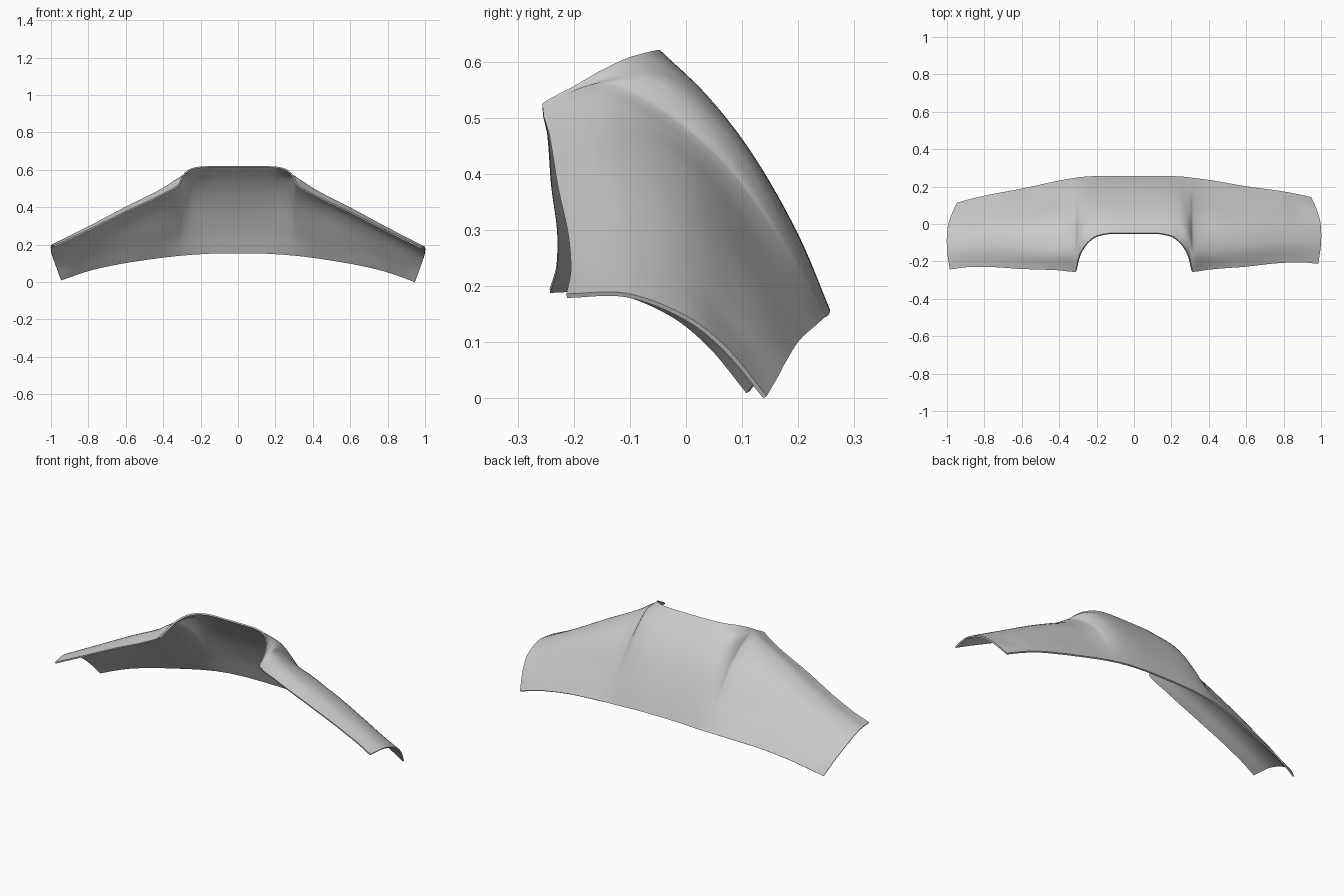
import bpy, bmesh

if "Cube" in bpy.data.objects:
    bpy.data.objects.remove(bpy.data.objects["Cube"])

# Cross-sections of the right half: nominal x, then (y, z) from front/neck edge to back edge
SECTIONS = [
    (0.0,   [(-.047, .621), (.040, .537), (.122, .430), (.200, .292), (.257, .157)]),
    (0.12,  [(-.048, .621), (.040, .537), (.122, .430), (.200, .290), (.257, .156)]),
    (0.20,  [(-.063, .618), (.030, .542), (.118, .430), (.197, .285), (.256, .152)]),
    (0.25,  [(-.100, .608), (.005, .552), (.108, .430), (.193, .278), (.254, .149)]),
    (0.285, [(-.150, .585), (-.035, .560), (.090, .428), (.186, .273), (.251, .146)]),
    (0.303, [(-.200, .556), (-.080, .560), (.070, .432), (.182, .268), (.249, .145)]),
    (0.315, [(-.256, .525), (-.130, .556), (.045, .440), (.178, .265), (.247, .144)]),
    (0.40,  [(-.244, .472), (-.135, .502), (.015, .425), (.155, .250), (.236, .134)]),
    (0.60,  [(-.228, .376), (-.120, .399), (.005, .350), (.122, .215), (.202, .103)]),
    (0.80,  [(-.208, .278), (-.105, .291), (.000, .252), (.104, .150), (.178, .065)]),
    (0.90,  [(-.205, .231), (-.103, .239), (.000, .198), (.092, .110), (.163, .037)]),
    (1.00,  [(-.213, .186), (-.105, .187), (.000, .147), (.075, .088), (.144, .004)]),
]
END_PULL = [.015, 0, .002, .022, .053]    # sleeve end leans inward toward the back


def hermite(knots, vals, t, monotone):
    """Cubic interpolation; monotone tangents keep the neck corner crisp."""
    n = len(knots)
    d = [(vals[i + 1] - vals[i]) / (knots[i + 1] - knots[i]) for i in range(n - 1)]
    m = [d[0]] + [0.0] * (n - 2) + [d[-1]]
    for i in range(1, n - 1):
        a, b = d[i - 1], d[i]
        if not monotone:
            m[i] = (a + b) / 2
        elif a * b > 0:
            m[i] = 2 * a * b / (a + b)
    i = 0
    while i < n - 2 and t > knots[i + 1]:
        i += 1
    h = knots[i + 1] - knots[i]
    s = (t - knots[i]) / h
    return ((2*s**3 - 3*s**2 + 1) * vals[i] + (s**3 - 2*s**2 + s) * h * m[i]
            + (3*s**2 - 2*s**3) * vals[i + 1] + (s**3 - s**2) * h * m[i + 1])


NV = 24
knots = [s[0] for s in SECTIONS]


def column(t):
    """Points of the cross-section at nominal x = t, front edge to back edge."""
    a = abs(t)
    side = 1 if t >= 0 else -1
    ctrl = []
    for k in range(5):
        y = hermite(knots, [s[1][k][0] for s in SECTIONS], a, True)
        z = hermite(knots, [s[1][k][1] for s in SECTIONS], a, True)
        x = a - END_PULL[k] * max(0, (a - .6) / .4)
        if side < 0:                       # left sleeve hangs slightly further forward
            f = max(0, (a - .315) / .685)
            y -= .03 * f
            z += .009 * f
        ctrl.append((x * side, y, z))
    return [tuple(hermite(range(5), [c[j] for c in ctrl], 4 * v / NV, False)
                  for j in range(3)) for v in range(NV + 1)]


# Sample positions: several steps between each pair of sections
half = []
for a, b in zip(knots, knots[1:]):
    steps = max(3, round((b - a) / .025))
    half += [a + (b - a) * i / steps for i in range(steps)]
half.append(1.0)
samples = [-t for t in reversed(half[1:])] + half

# Lofted shoulder sheet
bm = bmesh.new()
grid = [[bm.verts.new(p) for p in column(t)] for t in samples]
for c0, c1 in zip(grid, grid[1:]):
    for v in range(NV):
        bm.faces.new((c0[v], c1[v], c1[v + 1], c0[v + 1]))
bm.normal_update()
mesh = bpy.data.meshes.new("shoulder_cape")
bm.to_mesh(mesh)
bm.free()
cape = bpy.data.objects.new("shoulder_cape", mesh)
bpy.context.collection.objects.link(cape)
bpy.context.view_layer.objects.active = cape
cape.select_set(True)

# Thin shell, thickened inward
solid = cape.modifiers.new("thickness", 'SOLIDIFY')
solid.thickness = .008
solid.offset = -1
bpy.ops.object.modifier_apply(modifier=solid.name)
bpy.ops.object.shade_smooth_by_angle(angle=.7)
